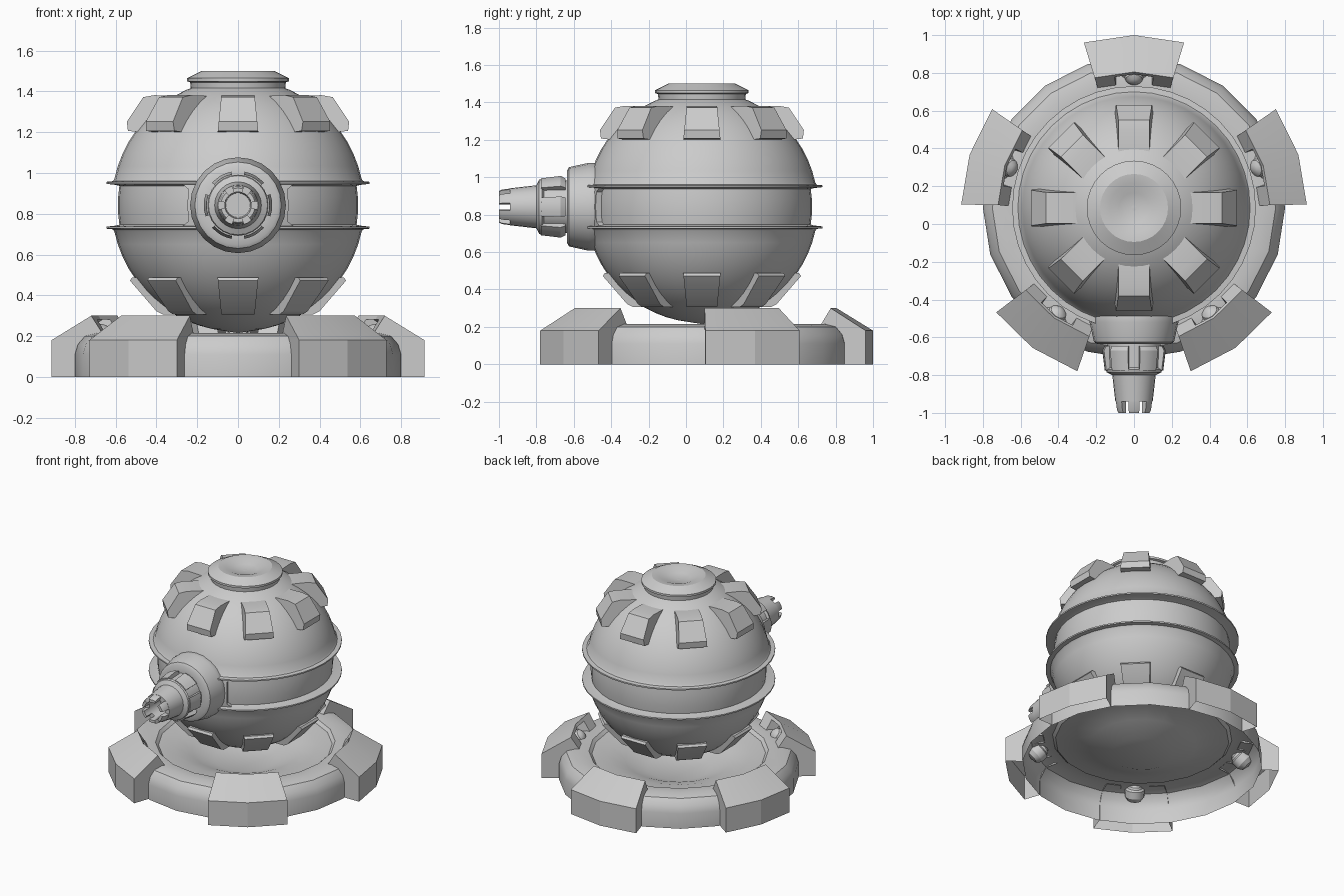
import bpy, bmesh
from math import sin, cos, pi, radians, sqrt
from mathutils import Matrix, Vector

if "Cube" in bpy.data.objects:
    bpy.data.objects.remove(bpy.data.objects["Cube"])

CY = 0.085            # body axis, set back to balance the barrel
CZ = 0.842            # height of the ball centre
R = 0.62              # ball radius

grey = bpy.data.materials.new("plain_grey")
grey.use_nodes = True
grey.diffuse_color = (0.6, 0.6, 0.6, 1)
grey.node_tree.nodes["Principled BSDF"].inputs["Base Color"].default_value = (0.6, 0.6, 0.6, 1)


def finish(name, bm, matrix=None, angle=32):
    bmesh.ops.remove_doubles(bm, verts=bm.verts, dist=0.0005)
    bmesh.ops.recalc_face_normals(bm, faces=bm.faces)
    if matrix:
        bm.transform(matrix)
    mesh = bpy.data.meshes.new(name)
    bm.to_mesh(mesh)
    bm.free()
    mesh.materials.append(grey)
    obj = bpy.data.objects.new(name, mesh)
    bpy.context.collection.objects.link(obj)
    bpy.ops.object.select_all(action='DESELECT')
    obj.select_set(True)
    bpy.context.view_layer.objects.active = obj
    bpy.ops.object.shade_smooth_by_angle(angle=radians(angle))
    return obj


def loft(bm, rows, closed=False, caps=False):
    """Skin a list of equal-length point rows."""
    grid = [[bm.verts.new(p) for p in row] for row in rows]
    n = len(grid[0])
    for a, b in zip(grid, grid[1:]):
        for i in range(n if closed else n - 1):
            j = (i + 1) % n
            bm.faces.new((a[i], a[j], b[j], b[i]))
    if caps:
        bm.faces.new(grid[0])
        bm.faces.new(grid[-1])


def turn(bm, profile, segs, start=0, sweep=360, closed=False):
    """Revolve (radius, height) points about z, fully or over a sector."""
    rows = []
    for k in range(segs + 1):
        a = radians(start + sweep * k / segs)
        rows.append([(r * cos(a), r * sin(a), z) for r, z in profile])
    loft(bm, rows, closed, closed and sweep < 360)


def lathe(name, profile, segs, matrix):
    bm = bmesh.new()
    turn(bm, profile, segs)
    return finish(name, bm, matrix)


axis = Matrix.Translation((0, CY, 0))
ball = Matrix.Translation((0, CY, CZ))

# Ball body: two hemispheres with flared rims and a recessed belt
half = [(0, -0.627)] + [(R * cos(radians(a)), R * sin(radians(a))) for a in range(-78, -11, 6)]
half += [(0.615, -0.118), (0.645, -0.115), (0.645, -0.105), (0.6, -0.1), (0.582, -0.095), (0.588, -0.04)]
lathe("ball_body", half + [(r, -z) for r, z in reversed(half)], 40, ball)

# Top cap with a soft dent
lathe("top_cap", [(0.23, 1.40), (0.235, 1.445), (0.25, 1.45), (0.25, 1.465), (0.18, 1.5),
                  (0.13, 1.495), (0.08, 1.475), (0, 1.465)], 32, axis)

# Hatches: eight raised plates above the belt, eight flatter ones below
upper = [(0.28, 0.51), (0.28, 0.536), (0.41, 0.54), (0.465, 0.53), (0.545, 0.41), (0.54, 0.365), (0.45, 0.355)]
lower = [(0.28, -0.51), (0.28, -0.536), (0.37, -0.535), (0.40, -0.52), (0.53, -0.37), (0.52, -0.355), (0.45, -0.355)]
for name, profile in (("upper_hatch", upper), ("lower_hatch", lower)):
    for k in range(8):
        bm = bmesh.new()
        rows = []
        for side in (-1, 1):
            rows.append([(r, side * (0.1 - 0.1 * (abs(z) - 0.355)), z) for r, z in profile])
        loft(bm, rows, closed=True, caps=True)
        finish(f"{name}_{k + 1}", bm, ball @ Matrix.Rotation(k * pi / 4, 4, 'Z'))

# Barrel collar: bridges the belt at the front with flared corners
bm = bmesh.new()
rows = []
for z, spread in ((-0.115, 28), (-0.08, 23.5), (0, 23.5), (0.08, 23.5), (0.115, 28)):
    angles = [radians(-90 + spread * t / 4) for t in range(-4, 5)]
    outer = sqrt(R * R - z * z)
    rows.append([(outer * cos(a), outer * sin(a), z) for a in angles]
                + [(0.56 * cos(a), 0.56 * sin(a), z) for a in reversed(angles)])
loft(bm, rows, closed=True, caps=True)
finish("barrel_collar", bm, ball)

# Barrel: stepped turned body with a hollow muzzle, pointing forward
gun = Matrix.Translation((0, 0, CZ)) @ Matrix.Rotation(pi / 2, 4, 'X')
lathe("barrel", [(0.22, 0.43), (0.235, 0.48), (0.235, 0.52), (0.212, 0.625), (0.195, 0.635),
                 (0.14, 0.635), (0.135, 0.76), (0.15, 0.77), (0.145, 0.785), (0.115, 0.8),
                 (0.099, 0.94), (0.065, 0.94), (0.06, 0.82), (0, 0.82)], 24, gun)


def ring_of_blocks(name, profile, first, width):
    bm = bmesh.new()
    for k in range(6):
        turn(bm, profile, 4, first + 60 * k - width / 2, width, closed=True)
    finish(name, bm, gun)


ring_of_blocks("barrel_pads", [(0.12, 0.645), (0.155, 0.645), (0.168, 0.67), (0.155, 0.775), (0.12, 0.775)], 0, 38)
ring_of_blocks("muzzle_teeth", [(0.065, 0.93), (0.099, 0.93), (0.092, 0.985), (0.084, 1.0), (0.065, 1.0)], 30, 36)

# Base: open-bottomed ring falling to a dish
lathe("base_dish", [(0.8, 0), (0.8, 0.11), (0.785, 0.16), (0.75, 0.2), (0.69, 0.215), (0.6, 0.205),
                    (0.58, 0.185), (0.48, 0.175), (0.36, 0.14), (0.21, 0.08), (0, 0.08)], 20, axis)

# Clamps: five hollow hoods around the ring, each with a lamp in its inner face
hood = [(0.915, 0), (0.915, 0.18), (0.72, 0.3), (0.66, 0.205)]
side = hood + [(0.75, 0.195), (0.795, 0.12), (0.795, 0)]
edge = radians(16.85)


def at(angle, point):
    return Vector((point[0] * cos(angle), point[0] * sin(angle), point[1]))


for k in range(5):
    place = axis @ Matrix.Rotation(pi / 2 + k * 2 * pi / 5, 4, 'Z')
    bm = bmesh.new()
    loft(bm, [[at(a, p) for p in hood[:3]] for a in (-edge, 0, edge)])
    # inner face with a window between the two halves
    for s in (-1, 1):
        top, top_mid = at(s * edge, hood[2]), at(0, hood[2])
        low, low_mid = at(s * edge, hood[3]), at(0, hood[3])
        loft(bm, [[top, low], [top.lerp(top_mid, 0.5), low.lerp(low_mid, 0.5)]])
        lip_a, lip_b = top.lerp(top_mid, 0.5), low.lerp(low_mid, 0.5)
        back = Vector((0.07, 0, 0))
        loft(bm, [[lip_a, lip_b], [lip_a + back - Vector((0, 0, 0.045)), lip_b + back]])
        strip = [lip_a, lip_b, lip_b.lerp(low_mid, 1)]
        loft(bm, [[top.lerp(top_mid, 0.5), top_mid],
                  [top.lerp(top_mid, 0.5).lerp(lip_b, 0.2), top_mid.lerp(low_mid, 0.2)]])
        bm.faces.new([bm.verts.new(at(s * edge, p)) for p in side])
    finish(f"clamp_{k + 1}", bm, place, 12)
    tilt = place @ Matrix.Translation((0.72, 0, 0.19)) @ Matrix.Rotation(radians(-50), 4, 'Y')
    lathe(f"lamp_{k + 1}", [(0, -0.06), (0.045, -0.05), (0.065, -0.02), (0.065, 0.03), (0.05, 0.04),
                            (0.045, 0.055), (0.025, 0.07), (0, 0.075)], 12, tilt)
